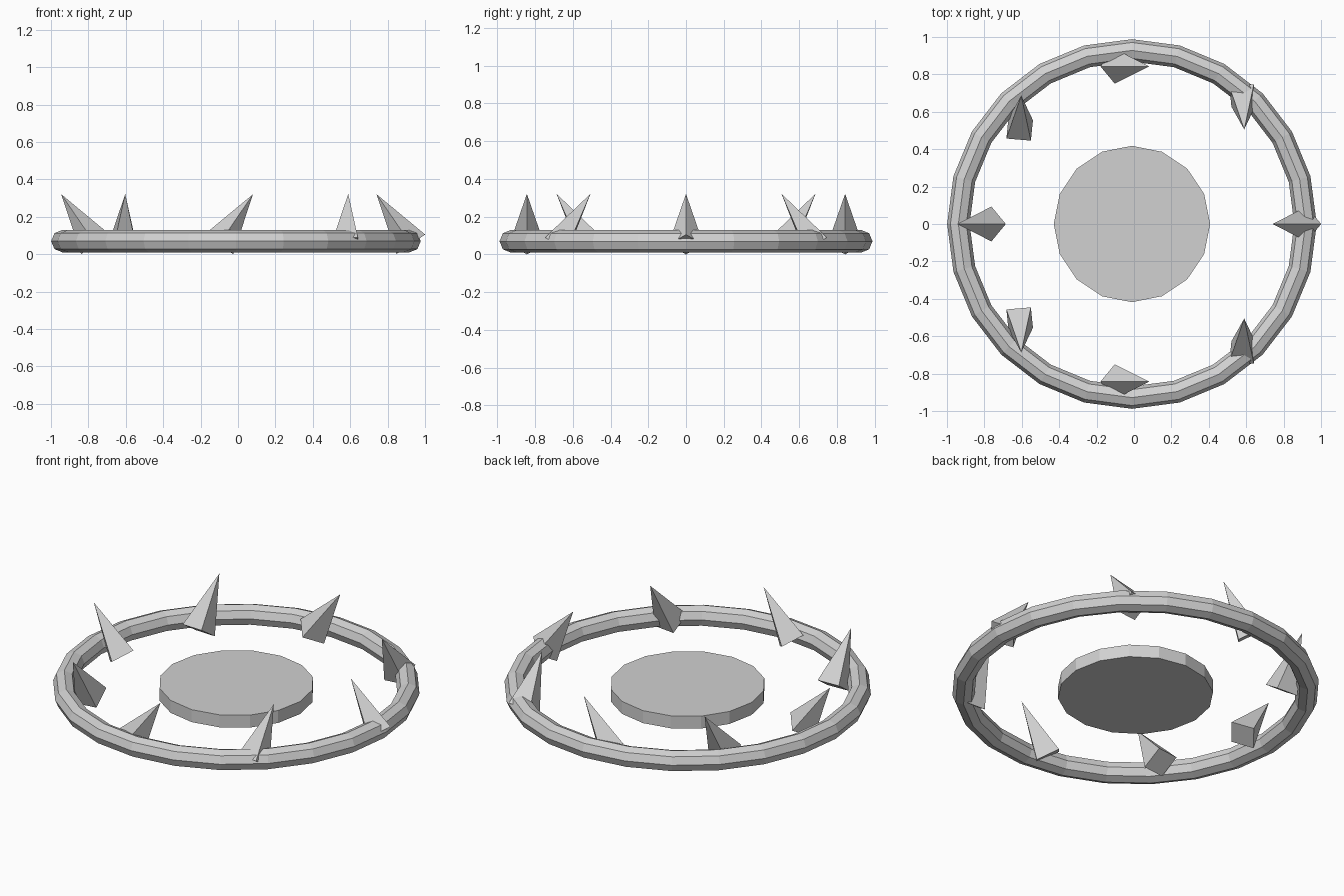
import bpy
import math

cube = bpy.data.objects.get("Cube")
if cube:
    bpy.data.objects.remove(cube, do_unlink=True)

CENTRE_X = -0.011
RING_Z = 0.07
SPIKES = 8
TILT = 0.6

stone = bpy.data.materials.new("light_grey")
stone.use_nodes = True
grey = (0.64, 0.64, 0.64, 1)
stone.diffuse_color = grey
stone.node_tree.nodes["Principled BSDF"].inputs["Base Color"].default_value = grey


def finish(name):
    """Name the active object and give it the shared material."""
    part = bpy.context.object
    part.name = name
    part.data.materials.append(stone)
    return part


# Outer ring
bpy.ops.mesh.primitive_torus_add(
    major_segments=24, minor_segments=8, major_radius=0.928,
    minor_radius=0.06, location=(CENTRE_X, 0, RING_Z))
finish("outer_ring")
bpy.ops.object.shade_flat()

# Central disc
bpy.ops.mesh.primitive_cylinder_add(
    vertices=16, radius=0.418, depth=0.074, location=(CENTRE_X, 0, 0.058))
finish("central_disc")

# Four-sided spikes around the ring, each leaning and turned by its own angle
for i in range(SPIKES):
    angle = i * math.tau / SPIKES
    lean = (TILT * math.sin(angle), -TILT * math.cos(angle), angle)
    bpy.ops.mesh.primitive_cone_add(
        vertices=4, radius1=0.093, radius2=0, depth=0.325, rotation=lean,
        location=(CENTRE_X + 0.843 * math.cos(angle),
                  0.843 * math.sin(angle), 0.187))
    finish(f"spike_{i + 1}")
